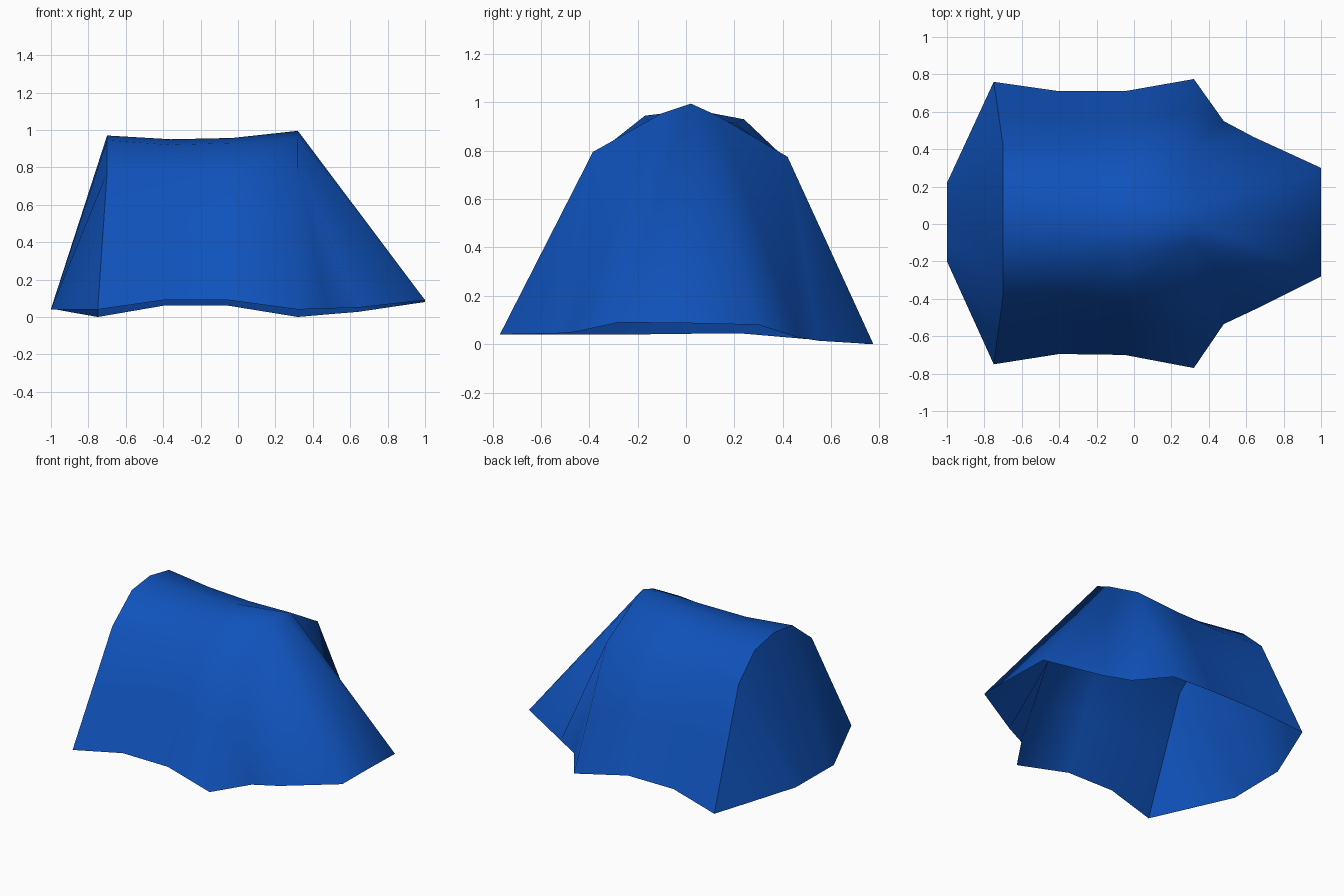
import bpy, bmesh
from mathutils import Vector

if "Cube" in bpy.data.objects:
    bpy.data.objects.remove(bpy.data.objects["Cube"])

blue = bpy.data.materials.new("tarp blue")
blue.diffuse_color = (0.005, 0.085, 0.50, 1)
blue.use_nodes = True
blue.node_tree.nodes["Principled BSDF"].inputs["Base Color"].default_value = blue.diffuse_color


def arch(x_base, x_top, front, back, roof):
    """Cross-section: straight walls below five rounded roof points."""
    f, b = Vector((x_base, *front)), Vector((x_base, *back))
    top = [Vector((x_top, y, z)) for y, z in roof]
    return [f, f.lerp(top[0], 0.5)] + top + [b.lerp(top[-1], 0.5), b]


# Four arches along the ridge, sagging between the two poles
arches = [
    arch(-0.75, -0.70, (-0.75, 0.04), (0.76, 0.0),
         [(-0.385, 0.775), (-0.17, 0.945), (0.03, 0.97), (0.24, 0.93), (0.42, 0.76)]),
    arch(-0.40, -0.36, (-0.695, 0.09), (0.71, 0.06),
         [(-0.365, 0.77), (-0.15, 0.92), (0.025, 0.95), (0.20, 0.915), (0.40, 0.755)]),
    arch(-0.05, -0.03, (-0.70, 0.09), (0.71, 0.06),
         [(-0.365, 0.78), (-0.13, 0.93), (0.02, 0.957), (0.165, 0.92), (0.40, 0.765)]),
    arch(0.32, 0.32, (-0.77, 0.04), (0.775, 0.0),
         [(-0.385, 0.795), (-0.10, 0.955), (0.02, 0.995), (0.13, 0.945), (0.42, 0.775)]),
]

# Ground edges of the two end flaps, one point per arch point
left_edge = [arches[0][0]] + [Vector(p) for p in (
    (-0.875, -0.475, 0.04), (-1, -0.2, 0.04), (-1, -0.1, 0.042), (-1, 0.01, 0.043),
    (-1, 0.11, 0.044), (-1, 0.22, 0.045), (-0.875, 0.49, 0.022))] + [arches[0][-1]]
right_edge = [arches[3][0]] + [Vector(p) for p in (
    (0.48, -0.535, 0.045), (0.64, -0.46, 0.05), (1, -0.28, 0.09), (1, 0.01, 0.087),
    (1, 0.30, 0.08), (0.64, 0.465, 0.027), (0.48, 0.55, 0.014))] + [arches[3][-1]]

bm = bmesh.new()
rows = [[bm.verts.new(p) for p in r] for r in arches]
n = len(rows[0])

# Roof and long walls
for a, b in zip(rows, rows[1:]):
    for j in range(n - 1):
        bm.faces.new((a[j], b[j], b[j + 1], a[j + 1]))


def end_flap(row, edge, folded):
    """Join an end arch to its ground edge; folded flaps crease inwards."""
    low = [row[0]] + [bm.verts.new(p) for p in edge[1:-1]] + [row[-1]]
    for j in range(n - 1):
        a, b, c, d = row[j], row[j + 1], low[j + 1], low[j]
        tris = ((a, b, d), (b, c, d)) if (j < n // 2) == folded else ((a, b, c), (a, c, d))
        for t in tris:
            if len(set(t)) == 3:
                bm.faces.new(t)


end_flap(rows[0], left_edge, False)
end_flap(rows[3], right_edge, True)

bmesh.ops.recalc_face_normals(bm, faces=bm.faces)
bm.normal_update()
# Keep the open cloth facing outwards
if sum(f.normal.z * f.calc_area() for f in bm.faces) < 0:
    bmesh.ops.reverse_faces(bm, faces=bm.faces)

mesh = bpy.data.meshes.new("tent_cloth")
bm.to_mesh(mesh)
bm.free()
mesh.materials.append(blue)
tent = bpy.data.objects.new("tent_cloth", mesh)
bpy.context.collection.objects.link(tent)
bpy.context.view_layer.objects.active = tent
tent.select_set(True)
bpy.ops.object.shade_smooth_by_angle(angle=1.1)
